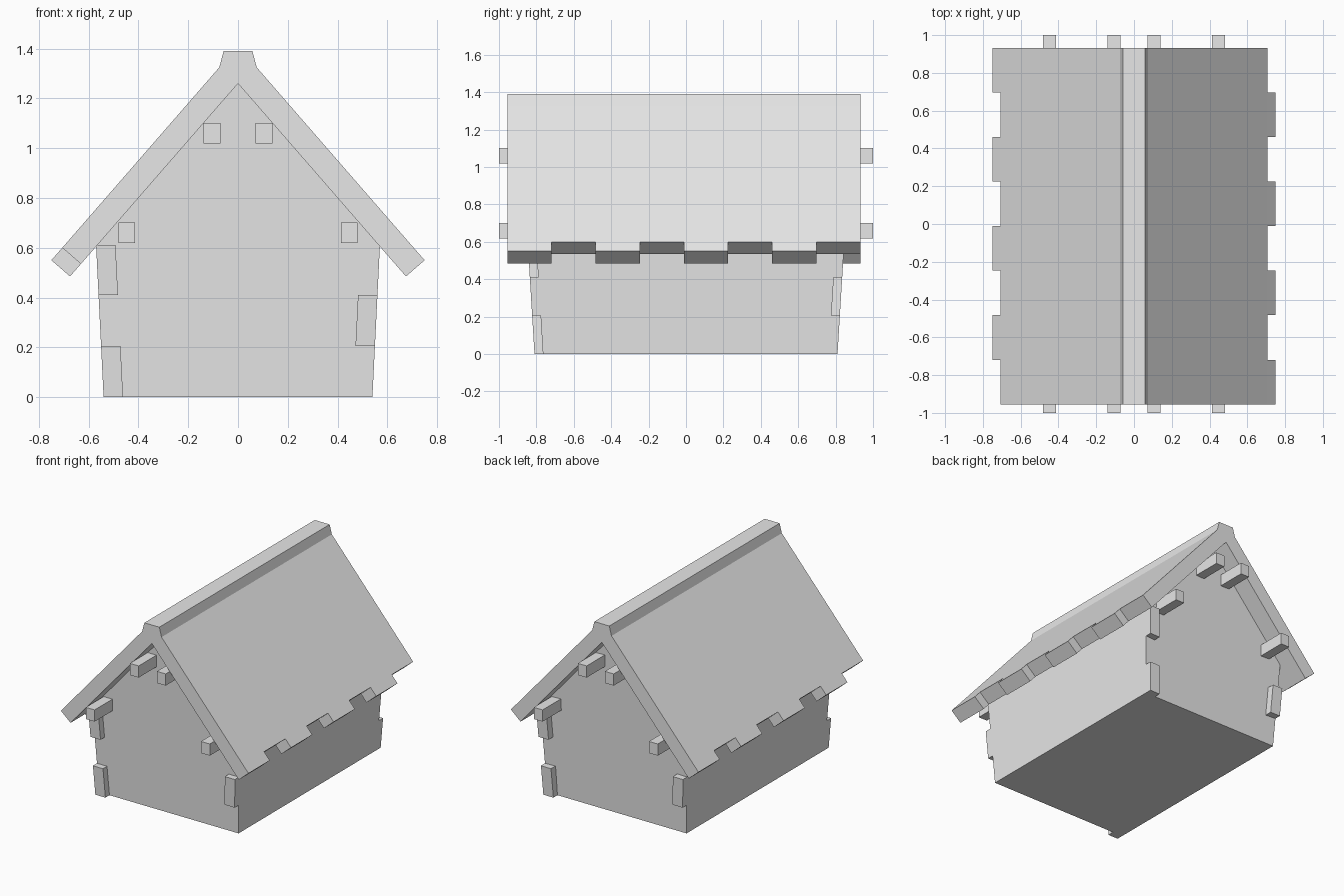
import bpy
import bmesh

if "Cube" in bpy.data.objects:
    bpy.data.objects.remove(bpy.data.objects["Cube"], do_unlink=True)

grey = bpy.data.materials.new("plain grey")
grey.use_nodes = True
colour = (0.8, 0.8, 0.8, 1)
grey.diffuse_color = colour
grey.node_tree.nodes["Principled BSDF"].inputs["Base Color"].default_value = colour


def prism(name, profile, front, back):
    """Loft an (x, z) profile along y; front and back give y at a height z."""
    bm = bmesh.new()
    a = [bm.verts.new((x, front(z), z)) for x, z in profile]
    b = [bm.verts.new((x, back(z), z)) for x, z in profile]
    bm.faces.new(a)
    bm.faces.new(b[::-1])
    for i in range(len(a)):
        j = (i + 1) % len(a)
        bm.faces.new((a[j], a[i], b[i], b[j]))
    bmesh.ops.recalc_face_normals(bm, faces=bm.faces[:])
    mesh = bpy.data.meshes.new(name)
    bm.to_mesh(mesh)
    bm.free()
    mesh.materials.append(grey)
    obj = bpy.data.objects.new(name, mesh)
    bpy.context.collection.objects.link(obj)
    return obj


def mirrored(half):
    """Close a right-hand half profile with its mirror image."""
    return half + [(-x, z) for x, z in reversed(half) if x > 0]


def flat(y):
    return lambda z: y


# Walls lean outwards up to the eaves, then the gables rise upright
EAVE = 0.606


def wall_x(z):
    return 0.54 + 0.03 * z / EAVE


def wall_y(z):
    return 0.765 + 0.037 * min(z, EAVE) / EAVE


prism("house_body", mirrored([(0, 1.26), (wall_x(EAVE), EAVE), (wall_x(0), 0)]),
      lambda z: -wall_y(z), wall_y)

# Roof slab with a raised ridge
Y0, Y1 = -0.955, 0.933
outer_tip, inner_tip = (0.75, 0.55), (0.675, 0.485)
outer_end, inner_end = (0.706, 0.6), (0.631, 0.535)
roof = [(0.058, 1.39), (0.075, 1.325), outer_end, inner_end, (0, 1.26)]
left_half = [(-x, z) for x, z in reversed(roof[:-1])]
prism("roof", roof + left_half, flat(Y0), flat(Y1))

# Staggered plank ends along both eaves
step = (Y1 - Y0) / 8
for i in range(8):
    side = 1 if i % 2 == 0 else -1
    tip = [(side * x, z) for x, z in (outer_end, outer_tip, inner_tip, inner_end)]
    prism("roof_plank_end", tip, flat(Y0 + i * step), flat(Y0 + (i + 1) * step))

# Beams running through both gables
for side in (-1, 1):
    for x, z in ((0.447, 0.66), (0.105, 1.06)):
        w, h = 0.034, 0.041
        box = [(side * x + dx, z + dz)
               for dx, dz in ((-w, -h), (w, -h), (w, h), (-w, h))]
        prism("roof_beam", box, flat(-1), flat(1))

# Alternating corner stones on the front and back walls
for end in (-1, 1):
    for level in range(3):
        side = end if level % 2 == 0 else -end
        low, high = level * 0.205, min((level + 1) * 0.205, 0.612)
        stone = [(side * (wall_x(z) - inset), z)
                 for z, inset in ((low, 0), (high, 0), (high, 0.078), (low, 0.078))]
        prism("corner_stone", stone,
              lambda z: end * (wall_y(z) - 0.03),
              lambda z: end * (wall_y(z) + 0.045))
